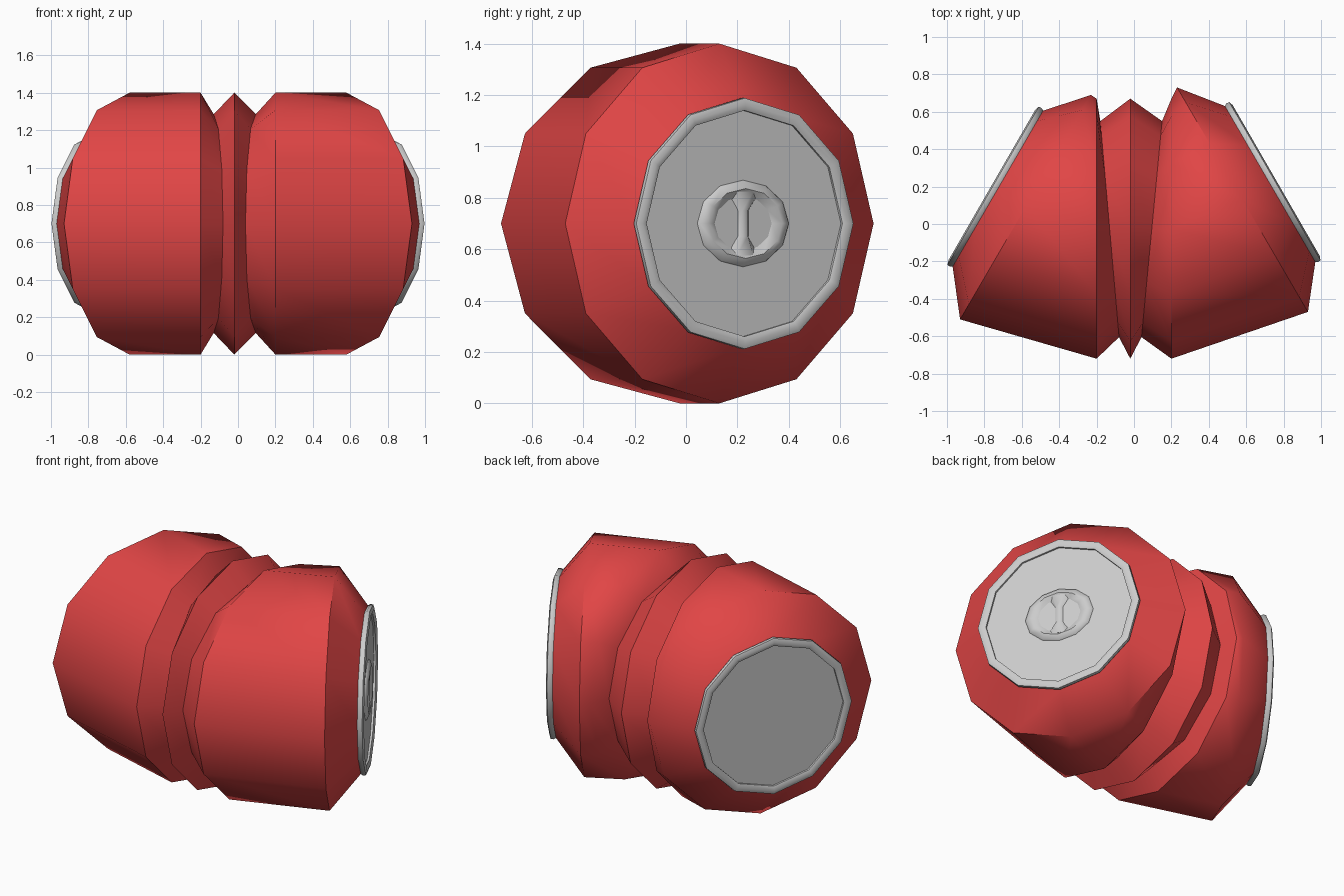
import bpy, bmesh, math
from mathutils import Vector

if "Cube" in bpy.data.objects:
    bpy.data.objects.remove(bpy.data.objects["Cube"])

SIDES = 12
MID_Z = 0.70


def finish(bm, name, angle, color=None):
    bmesh.ops.recalc_face_normals(bm, faces=bm.faces)
    mesh = bpy.data.meshes.new(name)
    bm.to_mesh(mesh)
    bm.free()
    ob = bpy.data.objects.new(name, mesh)
    bpy.context.collection.objects.link(ob)
    if color:
        mat = bpy.data.materials.new(name + "_paint")
        mat.diffuse_color = color
        mat.use_nodes = True
        mat.node_tree.nodes["Principled BSDF"].inputs["Base Color"].default_value = mat.diffuse_color
        mesh.materials.append(mat)
    bpy.ops.object.select_all(action='DESELECT')
    ob.select_set(True)
    bpy.context.view_layer.objects.active = ob
    bpy.ops.object.shade_smooth_by_angle(angle=math.radians(angle))
    return ob


def add_ring(bm, center, u, height):
    """Twelve-sided ring: u is the horizontal half axis, height the vertical one."""
    steps = [2 * math.pi * i / SIDES for i in range(SIDES)]
    return [bm.verts.new(center + u * math.cos(t) + Vector((0, 0, height * math.sin(t))))
            for t in steps]


def bridge(bm, rings):
    for a, b in zip(rings, rings[1:]):
        for i in range(SIDES):
            j = (i + 1) % SIDES
            bm.faces.new((a[i], a[j], b[j], b[i]))


# Bent body with bellows: (front point, back point, vertical radius)
sections = [
    ((-0.970, -0.225), (-0.488, 0.605), 0.48),
    ((-0.93, -0.51), (-0.23, 0.69), 0.70),
    ((-0.20, -0.72), (-0.20, 0.67), 0.70),
    ((-0.08, -0.605), (-0.18, 0.55), 0.585),
    ((-0.02, -0.72), (-0.02, 0.67), 0.70),
    ((0.04, -0.605), (0.15, 0.55), 0.585),
    ((0.20, -0.72), (0.20, 0.67), 0.70),
    ((0.93, -0.47), (0.23, 0.73), 0.70),
    ((0.970, -0.20), (0.488, 0.63), 0.48),
]
bm = bmesh.new()
rings = []
for front, back, r in sections:
    f, b = Vector((*front, MID_Z)), Vector((*back, MID_Z))
    rings.append(add_ring(bm, (f + b) / 2, (b - f) / 2, r))
bridge(bm, rings)
finish(bm, "bellows_body", 50, (0.75, 0.06, 0.06, 1))

# End caps: raised rim around a flat plate
for side, label, cy in ((-1, "left", 0.19), (1, "right", 0.215)):
    center = Vector((side * 0.729, cy, MID_Z))
    out = Vector((side * 0.866, 0.5, 0))
    across = Vector((-side * 0.5, 0.866, 0))

    bm = bmesh.new()
    profile = [(0.48, -0.005), (0.49, 0.012), (0.488, 0.028), (0.465, 0.036), (0.44, 0.026), (0.44, 0.012)]
    bridge(bm, [add_ring(bm, center + out * a, across * r, r) for r, a in profile])
    finish(bm, label + "_rim", 50)

    bm = bmesh.new()
    bm.faces.new(add_ring(bm, center + out * 0.014, across * 0.442, 0.442))
    plate = finish(bm, label + "_plate", 30)
    if plate.data.polygons[0].normal.dot(out) < 0:
        plate.data.flip_normals()

    # Oval socket with a flared crossbar, on the right cap only
    if side == 1:
        bm = bmesh.new()
        oval = [(1.0, 0.012), (0.97, 0.022), (0.80, 0.034), (0.62, 0.015)]
        bridge(bm, [add_ring(bm, center + out * a, across * 0.207 * s, 0.17 * s)
                    for s, a in oval])
        finish(bm, "socket_ring", 50)

        bm = bmesh.new()
        rows = []
        for z, w in ((-0.125, 0.075), (-0.05, 0.025), (0.05, 0.025), (0.125, 0.075)):
            rows.append([bm.verts.new(center + across * d + out * a + Vector((0, 0, z)))
                         for d, a in ((-w, 0.012), (-w * 0.5, 0.03), (w * 0.5, 0.03), (w, 0.012))])
        for lo, hi in zip(rows, rows[1:]):
            for i in range(4):
                j = (i + 1) % 4
                bm.faces.new((lo[i], lo[j], hi[j], hi[i]))
        bm.faces.new(rows[0])
        bm.faces.new(rows[-1])
        finish(bm, "socket_crossbar", 50)
